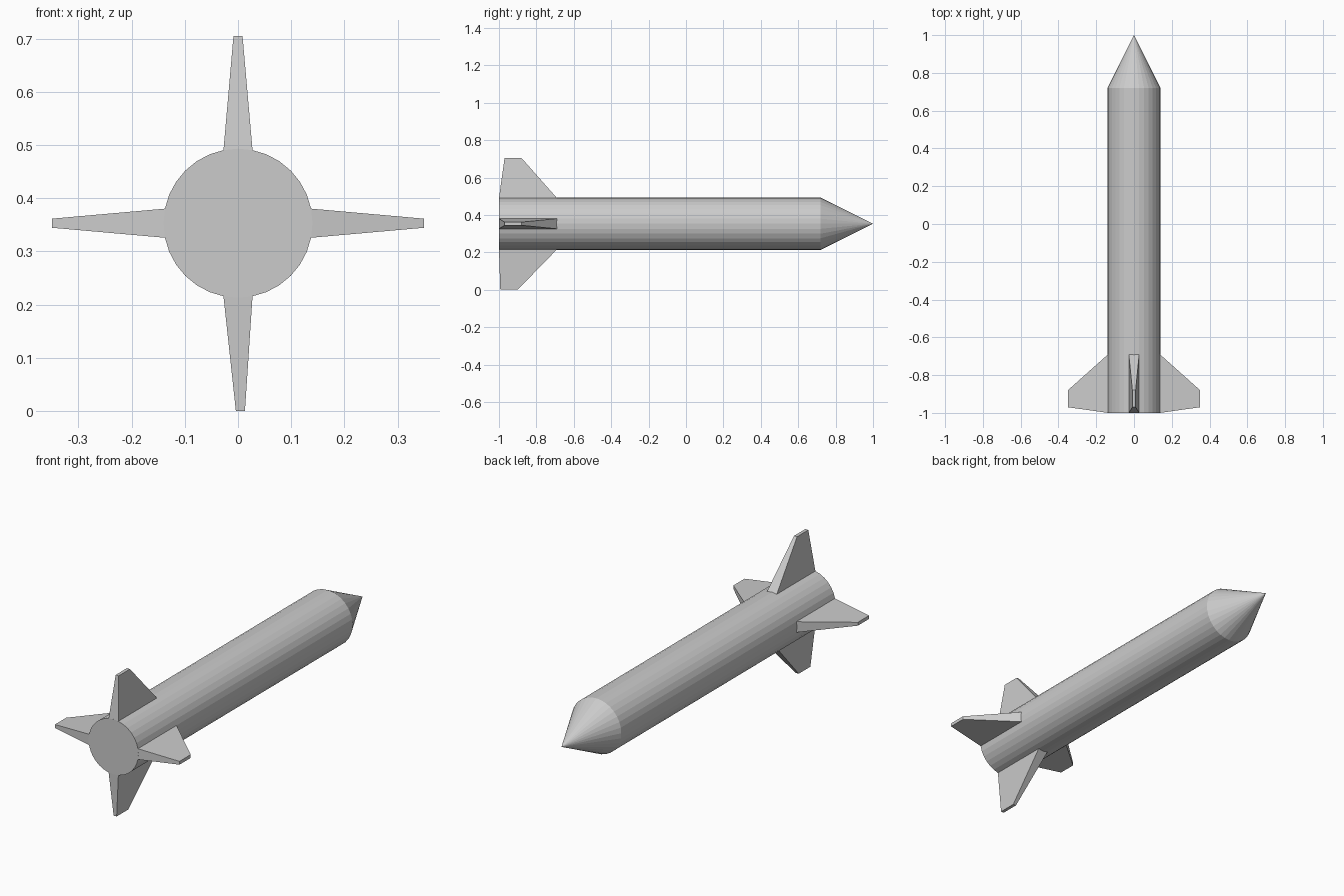
import bpy, bmesh
from math import radians, sin, cos, pi
from mathutils import Matrix, Vector

if "Cube" in bpy.data.objects:
    bpy.data.objects.remove(bpy.data.objects["Cube"])

R, SIDES, CZ = 0.14, 32, 0.353
TAIL, SHOULDER, NOSE = -1.0, 0.72, 1.0


def finish(name, bm):
    bmesh.ops.recalc_face_normals(bm, faces=bm.faces)
    mesh = bpy.data.meshes.new(name)
    bm.to_mesh(mesh)
    bm.free()
    obj = bpy.data.objects.new(name, mesh)
    bpy.context.collection.objects.link(obj)
    return obj


def ring(bm, y):
    return [bm.verts.new((R * cos(2 * pi * i / SIDES), y, CZ + R * sin(2 * pi * i / SIDES)))
            for i in range(SIDES)]


# Body tube, capped at the tail
bm = bmesh.new()
a, b = ring(bm, TAIL), ring(bm, SHOULDER)
for i in range(SIDES):
    j = (i + 1) % SIDES
    bm.faces.new((a[i], a[j], b[j], b[i]))
bm.faces.new(a)
finish("body_tube", bm)

# Nose cone, open where it meets the tube
bm = bmesh.new()
a = ring(bm, SHOULDER)
tip = bm.verts.new((0, NOSE, CZ))
for i in range(SIDES):
    bm.faces.new((a[i], a[(i + 1) % SIDES], tip))
finish("nose_cone", bm)

# Tapered fins, each rooted on two neighbouring body facets
ROOT_W = R * sin(2 * pi / SIDES)
ROOT_R = R * cos(2 * pi / SIDES)


def fin(name, angle, reach, tip_back=-0.97, tip_front=-0.88, shift=0.0):
    bm = bmesh.new()
    turn = Matrix.Translation((0, 0, CZ)) @ Matrix.Rotation(radians(angle), 4, 'Y')

    def quad(half, back, front, z, dx):
        pts = [(dx - half, back), (dx + half, back), (dx + half, front), (dx - half, front)]
        return [bm.verts.new(turn @ Vector((x, y, z))) for x, y in pts]

    root = quad(ROOT_W, TAIL, -0.69, ROOT_R, 0)
    end = quad(0.0085, tip_back, tip_front, reach, shift)
    for i in range(4):
        j = (i + 1) % 4
        bm.faces.new((root[i], root[j], end[j], end[i]))
    bm.faces.new(end)
    bm.faces.new(root[::-1])
    finish(name, bm)


fin("top_fin", 0, 0.352)
fin("right_fin", 90, 0.35)
fin("left_fin", -90, 0.35)
fin("bottom_fin", 180, 0.353, tip_back=-0.993, tip_front=-0.90, shift=-0.0045)
